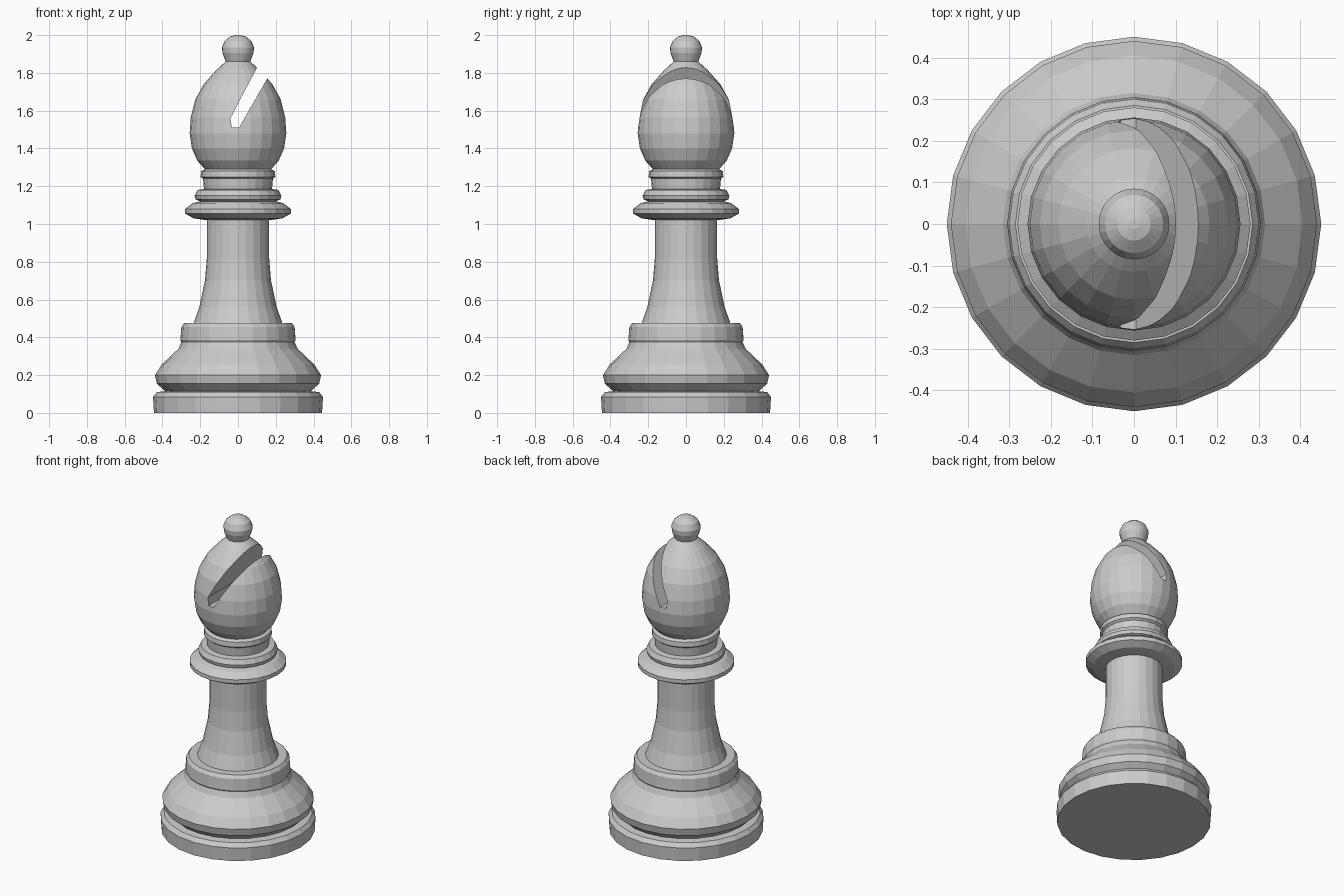
import bpy, bmesh
from math import cos, sin, pi

if "Cube" in bpy.data.objects:
    bpy.data.objects.remove(bpy.data.objects["Cube"])

SIDES = 24


def make_object(name, bm):
    bmesh.ops.recalc_face_normals(bm, faces=bm.faces)
    mesh = bpy.data.meshes.new(name)
    bm.to_mesh(mesh)
    bm.free()
    obj = bpy.data.objects.new(name, mesh)
    bpy.context.collection.objects.link(obj)
    return obj


def lathe(name, profile):
    """Revolve (radius, height) points around z, closing both ends."""
    bm = bmesh.new()
    rings = [[bm.verts.new((r * cos(2 * pi * i / SIDES), r * sin(2 * pi * i / SIDES), z))
              for i in range(SIDES)] for r, z in profile]
    for low, high in zip(rings, rings[1:]):
        for i in range(SIDES):
            j = (i + 1) % SIDES
            bm.faces.new((low[i], low[j], high[j], high[i]))
    bm.faces.new(rings[0][::-1])
    bm.faces.new(rings[-1])
    return make_object(name, bm)


def prism(name, outline, depth):
    """Extrude an (x, z) outline along y."""
    bm = bmesh.new()
    face = bm.faces.new([bm.verts.new((x, -depth, z)) for x, z in outline])
    out = bmesh.ops.extrude_face_region(bm, geom=[face])
    verts = [g for g in out["geom"] if isinstance(g, bmesh.types.BMVert)]
    bmesh.ops.translate(bm, verts=verts, vec=(0, 2 * depth, 0))
    return make_object(name, bm)


# Profile sections, bottom to top
foot = [(0.445, 0.0), (0.45, 0.085), (0.43, 0.11), (0.385, 0.115)]
bulge = [(0.43, 0.155), (0.44, 0.20), (0.405, 0.255), (0.315, 0.34), (0.30, 0.375)]
step = [(0.305, 0.385), (0.30, 0.455), (0.285, 0.475), (0.235, 0.475)]
stem = [(0.205, 0.56), (0.175, 0.70), (0.165, 0.82), (0.165, 1.02)]
collar = [(0.235, 1.03), (0.28, 1.055), (0.28, 1.08), (0.24, 1.11), (0.20, 1.12),
          (0.225, 1.13), (0.23, 1.15), (0.215, 1.18), (0.18, 1.185), (0.185, 1.24),
          (0.198, 1.25), (0.195, 1.28), (0.175, 1.29)]
head = [(0.215, 1.335), (0.244, 1.40), (0.256, 1.48), (0.25, 1.565), (0.226, 1.66),
        (0.182, 1.74), (0.115, 1.815), (0.065, 1.86)]
knob = [(0.082, 1.905), (0.085, 1.935), (0.07, 1.97), (0.04, 1.993), (0.012, 2.0)]

bishop = lathe("bishop_piece", foot + bulge + step + stem + collar + head + knob)

# Slanted slot through the head
cutter = prism("slot_cutter", [(-0.04, 1.56), (-0.033, 1.51), (0.005, 1.51),
                               (0.281, 1.99), (0.22, 2.055)], 0.4)
cutter.hide_render = True

cut = bishop.modifiers.new("slot", 'BOOLEAN')
cut.operation = 'DIFFERENCE'
cut.solver = 'EXACT'
cut.object = cutter
bpy.context.view_layer.objects.active = bishop
bpy.ops.object.modifier_apply(modifier=cut.name)
bpy.data.objects.remove(cutter)
